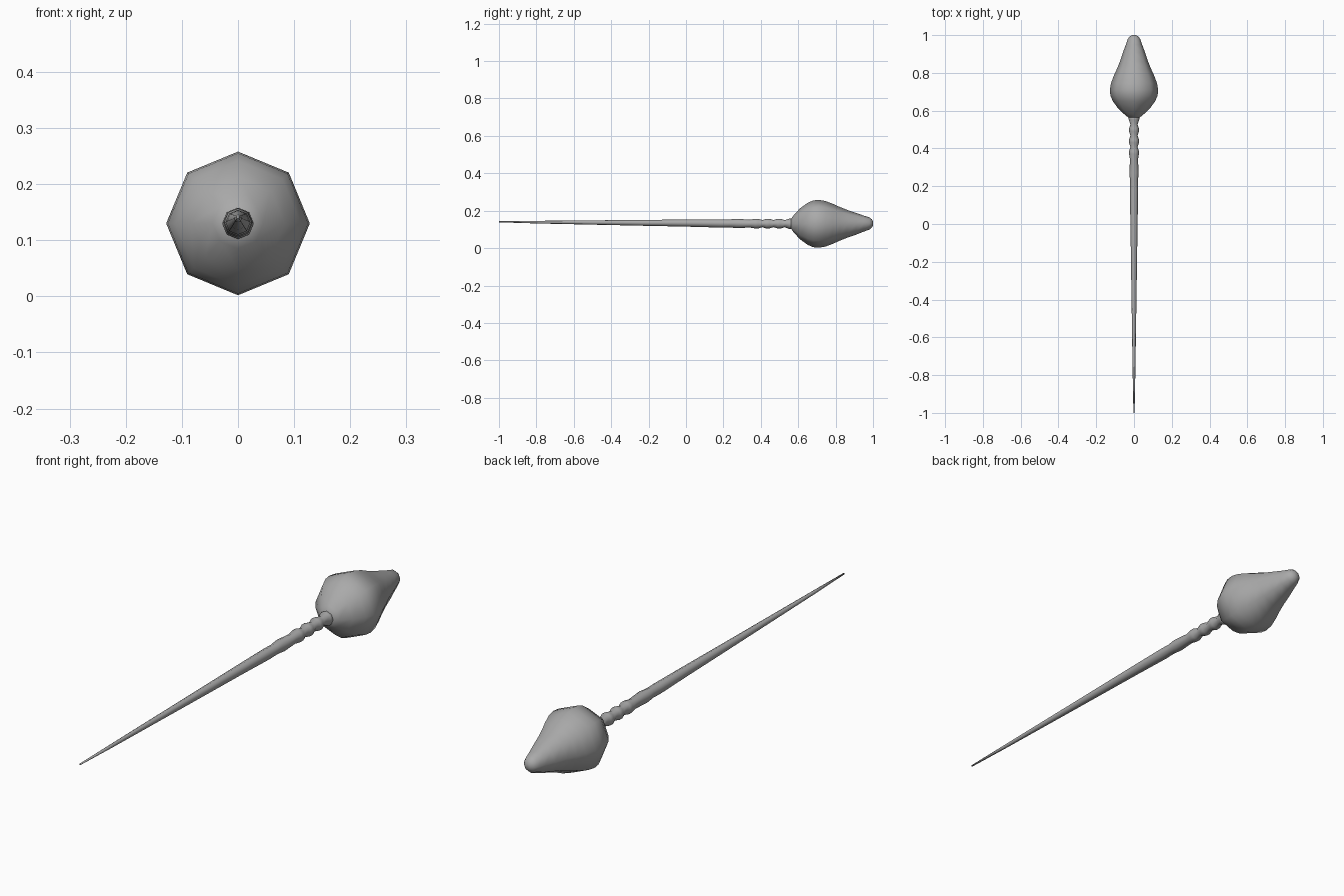
import bpy, bmesh, math

SIDES = 8

grey = bpy.data.materials.new("dark_grey")
grey.diffuse_color = (0.4, 0.4, 0.4, 1)

def lathe_y(name, profile):
    """Skin eight-sided rings along y; profile rows are (y, radius, centre z)."""
    bm = bmesh.new()
    rings = []
    for y, r, z in profile:
        rings.append([bm.verts.new((r * math.cos(2 * math.pi * i / SIDES), y,
                                    z + r * math.sin(2 * math.pi * i / SIDES)))
                      for i in range(SIDES)])
    for a, b in zip(rings, rings[1:]):
        for i in range(SIDES):
            j = (i + 1) % SIDES
            bm.faces.new((a[i], a[j], b[j], b[i]))
    bm.faces.new(rings[0])
    bm.faces.new(rings[-1])
    bmesh.ops.recalc_face_normals(bm, faces=bm.faces)
    mesh = bpy.data.meshes.new(name)
    bm.to_mesh(mesh)
    bm.free()
    for p in mesh.polygons:
        p.use_smooth = True
    mesh.materials.append(grey)
    obj = bpy.data.objects.new(name, mesh)
    bpy.context.collection.objects.link(obj)
    return obj

# Long tapering needle, drifting slightly upward toward the point
shaft = [(-1.0, 0.003, 0.141), (-0.8, 0.007, 0.139), (-0.5, 0.0115, 0.137),
         (-0.2, 0.016, 0.135), (0.0, 0.019, 0.134), (0.18, 0.022, 0.132),
         (0.23, 0.021, 0.132), (0.27, 0.025, 0.132), (0.34, 0.021, 0.131)]
# Turned beads below the bulb
for y in (0.38, 0.44, 0.50):
    shaft += [(y - 0.010, 0.026, 0.131), (y + 0.006, 0.026, 0.131), (y + 0.028, 0.019, 0.131)]
shaft += [(0.553, 0.028, 0.13), (0.575, 0.028, 0.13)]
lathe_y("needle_shaft", shaft)

# Teardrop bulb
lathe_y("bulb", [(0.562, 0.027, 0.13), (0.575, 0.045, 0.13), (0.61, 0.083, 0.13),
                 (0.65, 0.112, 0.13), (0.68, 0.125, 0.13), (0.71, 0.128, 0.13),
                 (0.745, 0.122, 0.13), (0.785, 0.107, 0.13), (0.82, 0.091, 0.13),
                 (0.86, 0.075, 0.13), (0.91, 0.058, 0.13), (0.95, 0.043, 0.131),
                 (0.98, 0.033, 0.132), (0.993, 0.023, 0.132), (1.0, 0.010, 0.132)])
